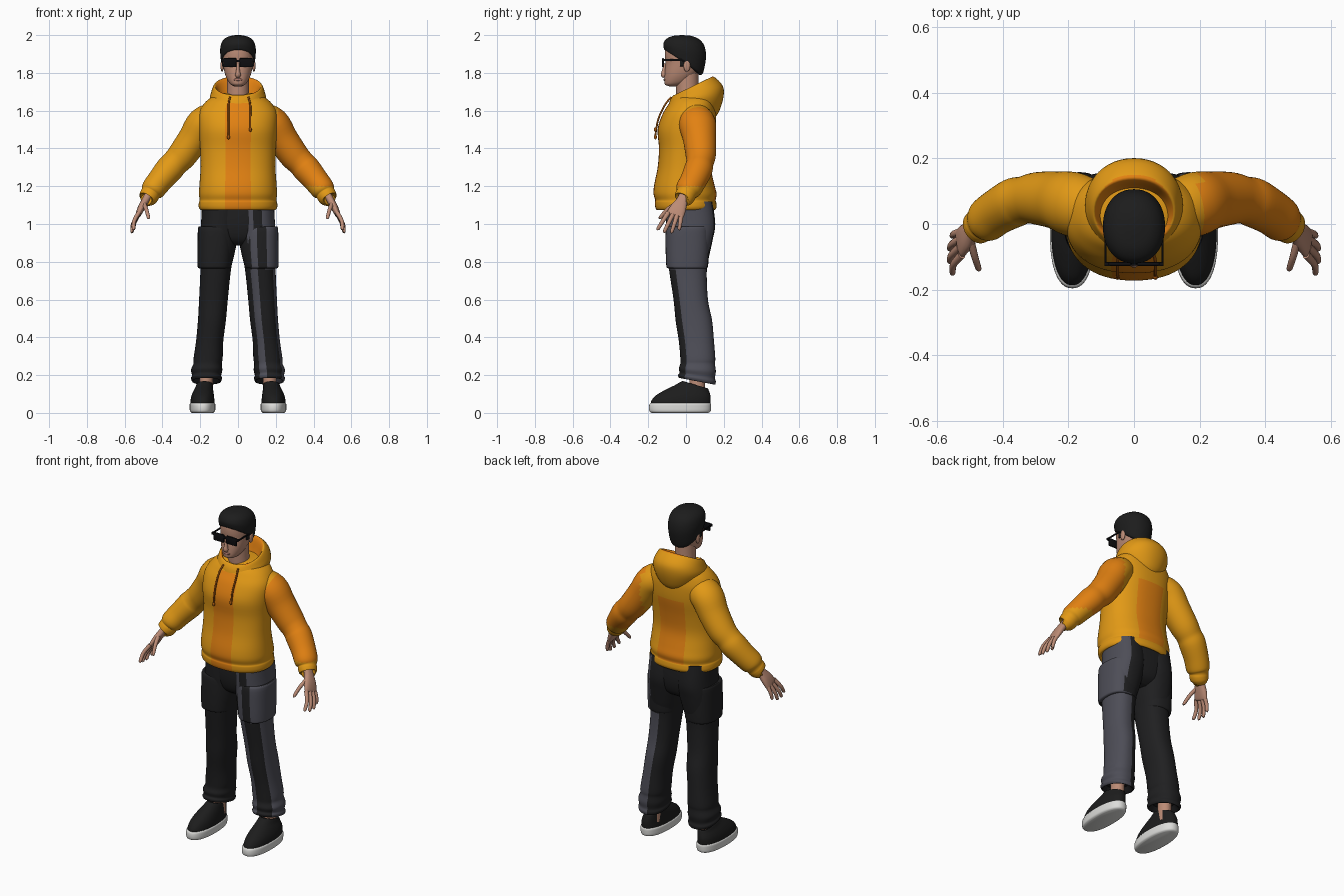
import bpy, bmesh, math
from mathutils import Vector as V, Matrix


def mat(name, *c):
    m = bpy.data.materials.new(name)
    m.diffuse_color = (*c, 1)
    return m


YELLOW = mat("hoodie yellow", .76, .32, .008)
ORANGE = mat("hoodie orange", .76, .22, .006)
BLACK = mat("trouser black", .014, .014, .015)
GREY = mat("trouser grey", .075, .075, .095)
SKIN = mat("skin", .5, .26, .18)
LIP = mat("lips", .4, .18, .14)
HAIR = mat("hair black", .012, .012, .012)
GLASS = mat("glasses black", .004, .004, .005)
SOLE = mat("sole white", .72, .72, .70)
CORD = mat("cord brown", .35, .09, .005)


def finish(name, bm, mats, angle=50):
    bmesh.ops.recalc_face_normals(bm, faces=bm.faces)
    me = bpy.data.meshes.new(name)
    bm.to_mesh(me)
    bm.free()
    for m in mats:
        me.materials.append(m)
    for p in me.polygons:
        p.use_smooth = True
    me.set_sharp_from_angle(angle=math.radians(angle))
    ob = bpy.data.objects.new(name, me)
    bpy.context.collection.objects.link(ob)
    return ob


def spline(rows, k=4):
    """Catmull-Rom interpolation of parameter rows."""
    out = []
    for i in range(len(rows) - 1):
        p = [rows[max(i - 1, 0)], rows[i], rows[i + 1], rows[min(i + 2, len(rows) - 1)]]
        for j in range(k):
            t = j / k
            out.append([.5 * (2 * b + (c - a) * t + (2 * a - 5 * b + 4 * c - d) * t * t
                              + (3 * b - a - 3 * c + d) * t ** 3) for a, b, c, d in zip(*p)])
    return out + [list(rows[-1])]


def skin(name, rings, mats, rule=None, n=48, e=2.0, s=1, angle=50):
    """Bridge rings (centre, u, v); rule(centre, column angle) picks the material."""
    bm = bmesh.new()
    f = lambda x: math.copysign(abs(x) ** (2 / e), x)
    loops = []
    for c, u, v in rings:
        loop = []
        for j in range(n):
            a = 2 * math.pi * j / n
            p = c + u * f(math.cos(a)) + v * f(math.sin(a))
            loop.append(bm.verts.new((p.x * s, p.y, p.z)))
        loops.append(loop)
    for A, B in zip(loops, loops[1:]):
        for j in range(n):
            k = (j + 1) % n
            face = bm.faces.new((A[j], A[k], B[k], B[j]))
            if rule:
                face.material_index = rule(face.calc_center_median(), 360 * (j + .5) / n)
    bm.faces.new(loops[0])
    bm.faces.new(loops[-1])
    return finish(name, bm, mats, angle)


def stack(name, rows, mats, **kw):
    """Rows: centre x, half width, front y, front z, back y, back z."""
    rings = []
    for cx, rx, yf, zf, yb, zb in spline(rows):
        rings.append((V((cx, (yf + yb) / 2, (zf + zb) / 2)), V((rx, 0, 0)),
                      V((0, (yb - yf) / 2, (zb - zf) / 2))))
    return skin(name, rings, mats, **kw)


def flat(cx, rx, yf, yb, z):
    return (cx, rx, yf, z, yb, z)


def sweep(name, rows, mats, **kw):
    """Rows: x, y, z, radius across, radius along y."""
    r = spline(rows)
    rings = []
    for i, q in enumerate(r):
        t = (V(r[min(i + 1, len(r) - 1)][:3]) - V(r[max(i - 1, 0)][:3])).normalized()
        v = (V((0, 1, 0)) - t * t.y).normalized()
        rings.append((V(q[:3]), v.cross(t) * q[3], v * q[4]))
    return skin(name, rings, mats, **kw)


def ball(name, loc, size, m):
    bm = bmesh.new()
    bmesh.ops.create_uvsphere(bm, u_segments=20, v_segments=12, radius=1,
                              matrix=Matrix.Translation(loc) @ Matrix.Diagonal((*size, 1)))
    return finish(name, bm, [m])


def box(name, loc, size, m, bevel=.002):
    bm = bmesh.new()
    bmesh.ops.create_cube(bm, size=1, matrix=Matrix.Translation(loc) @ Matrix.Diagonal((*size, 1)))
    bmesh.ops.bevel(bm, geom=bm.edges[:], offset=bevel, segments=2, profile=.5, affect='EDGES')
    return finish(name, bm, [m], 35)


# Hoodie body with coloured front and back panels
def body_rule(c, a):
    return int((255 < a < 287 and c.z < 1.64) or (66 < a < 114 and 1.12 < c.z < 1.5))


stack("hoodie_body", [flat(0, *r) for r in (
    (.18, -.14, .14, 1.085), (.198, -.155, .153, 1.075), (.208, -.163, .162, 1.09),
    (.207, -.165, .16, 1.115), (.203, -.163, .157, 1.128), (.207, -.172, .162, 1.16),
    (.204, -.168, .15, 1.21), (.198, -.15, .132, 1.30), (.2, -.143, .14, 1.40),
    (.208, -.15, .157, 1.5), (.208, -.125, .16, 1.58), (.185, -.095, .155, 1.63),
    (.15, -.07, .15, 1.665), (.1, -.03, .13, 1.69), (.05, .0, .09, 1.695))],
    [YELLOW, ORANGE], rule=body_rule, n=64, e=2.25)

# Lowered hood with orange lining
stack("hood", [(0, .085, -.09, 1.6, .15, 1.56), (0, .125, -.094, 1.62, .175, 1.595),
               (0, .148, -.088, 1.645, .198, 1.67), (0, .142, -.08, 1.665, .195, 1.73),
               (0, .128, -.068, 1.68, .15, 1.778), (0, .116, -.056, 1.68, .13, 1.768),
               (0, .098, -.048, 1.655, .112, 1.70), (0, .07, -.03, 1.63, .09, 1.64)],
      [YELLOW, ORANGE], rule=lambda c, a: int(math.hypot(c.x, c.y - .035) < .118 and c.z > 1.655
                                              and c.y > -.045), e=2.1)

# Drawstrings
for x, end in ((-.05, 1.46), (.065, 1.5)):
    sweep("drawstring", [(x * .85, -.078, 1.672, .005, .005), (x, -.112, 1.63, .005, .005),
                         (x, -.145, 1.56, .005, .005), (x, -.158, 1.5, .005, .005),
                         (x, -.162, end, .005, .005)], [CORD], n=10)
    ball("drawstring_tip", (x, -.162, end), (.008, .008, .012), CORD)

# Sleeves and hands
for s in (-1, 1):
    sweep("sleeve", [(.12, .045, 1.56, .085, .085), (.185, .06, 1.53, .088, .098),
                     (.235, .072, 1.45, .083, .088), (.295, .078, 1.365, .078, .08),
                     (.335, .073, 1.322, .072, .072), (.365, .065, 1.288, .074, .075),
                     (.415, .038, 1.228, .067, .07), (.45, .012, 1.183, .063, .067),
                     (.463, .003, 1.163, .052, .054), (.47, -.004, 1.15, .052, .054),
                     (.482, -.014, 1.132, .046, .05), (.484, -.016, 1.13, .03, .035)],
          [YELLOW, ORANGE], rule=lambda c, a: int(c.x > .2 and c.z > 1.2), s=s)
    sweep("palm", [(.465, 0, 1.17, .022, .028), (.49, -.02, 1.125, .02, .03),
                   (.512, -.04, 1.085, .019, .042), (.528, -.057, 1.05, .014, .046),
                   (.531, -.06, 1.043, .008, .038)], [SKIN], n=24, e=2.4, s=s)
    fingers = (((.525, -.094, 1.06), (.55, -.123, 1.015), (.553, -.148, .975)),
               ((.53, -.07, 1.05), (.556, -.095, 1.0), (.561, -.113, .962)),
               ((.53, -.046, 1.05), (.555, -.062, 1.0), (.561, -.075, .96)),
               ((.525, -.024, 1.055), (.547, -.03, 1.01), (.553, -.036, .975)),
               ((.497, -.055, 1.105), (.485, -.1, 1.075), (.474, -.135, 1.035)))
    for a, b, c in fingers:
        sweep("finger", [(*a, .012, .013), (*b, .0105, .011), (*c, .009, .009),
                         (c[0], c[1] - .002, c[2] - .005, .004, .004)], [SKIN], n=12, s=s)


# Trousers: left leg has grey panels
def leg_rule(c, a):
    a = a - 360 if a > 180 else a
    if c.x < 0:
        return 0
    if c.z > .77:
        return int(-122 < a < -97 or -78 < a < 65)
    return int(-125 < a < -97 or -38 < a < 98)


stack("trouser_seat", [flat(0, .17, -.1, .14, 1.12), flat(0, .17, -.1, .145, 1.0),
                       flat(0, .13, -.08, .125, .92), flat(0, .07, -.04, .08, .885)],
      [BLACK], e=2.6)
for s in (-1, 1):
    stack("trouser_leg", [flat(*r) for r in (
        (.095, .095, -.108, .14, 1.12), (.098, .098, -.105, .155, 1.0),
        (.104, .1, -.1, .142, .92), (.111, .092, -.097, .125, .84),
        (.118, .081, -.09, .11, .76), (.13, .076, -.066, .116, .6),
        (.138, .074, -.055, .138, .49), (.15, .072, -.038, .148, .38),
        (.158, .077, -.03, .155, .29), (.161, .075, -.03, .153, .26))] + [
        (.166, .083, -.038, .235, .158, .22), (.166, .077, -.034, .212, .153, .185),
        (.167, .082, -.042, .2, .158, .165), (.166, .072, -.035, .185, .15, .15),
        (.166, .05, -.01, .21, .12, .19)], [BLACK, GREY], rule=leg_rule, e=2.3, s=s)
    # Cargo pocket
    stack("cargo_pocket", [flat(*r) for r in (
        (.115, .088, -.09, .118, .985), (.118, .094, -.106, .125, .975),
        (.12, .094, -.108, .124, .88), (.124, .09, -.105, .118, .79),
        (.125, .086, -.1, .113, .768), (.124, .07, -.08, .1, .765))],
        [BLACK, GREY], rule=leg_rule, e=2.5, s=s)
    # Ankle and slip-on shoe
    stack("ankle", [flat(.17, .036, .015, .1, .08), flat(.168, .036, .02, .1, .24)], [SKIN], n=24, s=s)
    sole = stack("shoe_sole", [flat(.188, .056, -.18, .118, .0), flat(.188, .066, -.193, .13, .008),
                               flat(.188, .068, -.196, .133, .03), flat(.188, .066, -.19, .131, .05),
                               flat(.188, .05, -.17, .115, .053)], [SOLE], e=2.3, s=s)
    stack("shoe_upper", [flat(.188, .063, -.187, .128, .045), flat(.188, .063, -.183, .13, .065),
                         (.187, .06, -.16, .092, .13, .085), (.184, .054, -.11, .122, .127, .1),
                         (.18, .047, -.06, .146, .122, .115), (.177, .042, -.02, .168, .115, .13),
                         (.176, .034, -.005, .16, .103, .125)], [HAIR], e=2.2, s=s)

# Neck, head and face
stack("neck", [flat(0, .068, -.045, .085, 1.6), flat(0, .058, -.052, .068, 1.69),
               flat(0, .058, -.055, .065, 1.8)], [SKIN], n=32)
stack("head", [flat(0, *r) for r in (
    (.018, -.09, -.05, 1.729), (.036, -.11, -.02, 1.737), (.05, -.115, .015, 1.752),
    (.064, -.114, .045, 1.78), (.073, -.112, .07, 1.81), (.08, -.108, .088, 1.85),
    (.083, -.112, .094, 1.89), (.081, -.108, .09, 1.93), (.06, -.08, .07, 1.965))],
    [SKIN], e=2.2)
stack("hair", [(0, .07, -.09, 1.925, .07, 1.79), (0, .087, -.112, 1.922, .088, 1.795),
               (0, .093, -.119, 1.938, .101, 1.845), (0, .094, -.119, 1.958, .106, 1.9),
               (0, .084, -.104, 1.98, .094, 1.95), (0, .058, -.072, 1.995, .064, 1.982),
               (0, .02, -.025, 2.0, .02, 1.998)], [HAIR], e=2.15)
sweep("nose", [(0, -.108, 1.85, .007, .008), (0, -.116, 1.81, .01, .012),
               (0, -.118, 1.79, .015, .015), (0, -.112, 1.778, .011, .009)], [SKIN], n=16)
ball("lips", (0, -.111, 1.764), (.024, .008, .007), LIP)
for s in (-1, 1):
    ball("ear", (s * .084, .005, 1.838), (.009, .018, .032), SKIN)
    box("sideburn", (s * .08, -.022, 1.86), (.01, .022, .05), HAIR)
    # Sunglasses
    box("lens", (s * .043, -.122, 1.854), (.07, .012, .048), GLASS, .005)
    box("temple", (s * .087, -.065, 1.868), (.006, .125, .01), GLASS)
    box("hinge", (s * .081, -.122, 1.868), (.018, .012, .014), GLASS)
box("bridge", (0, -.122, 1.863), (.03, .01, .012), GLASS)
